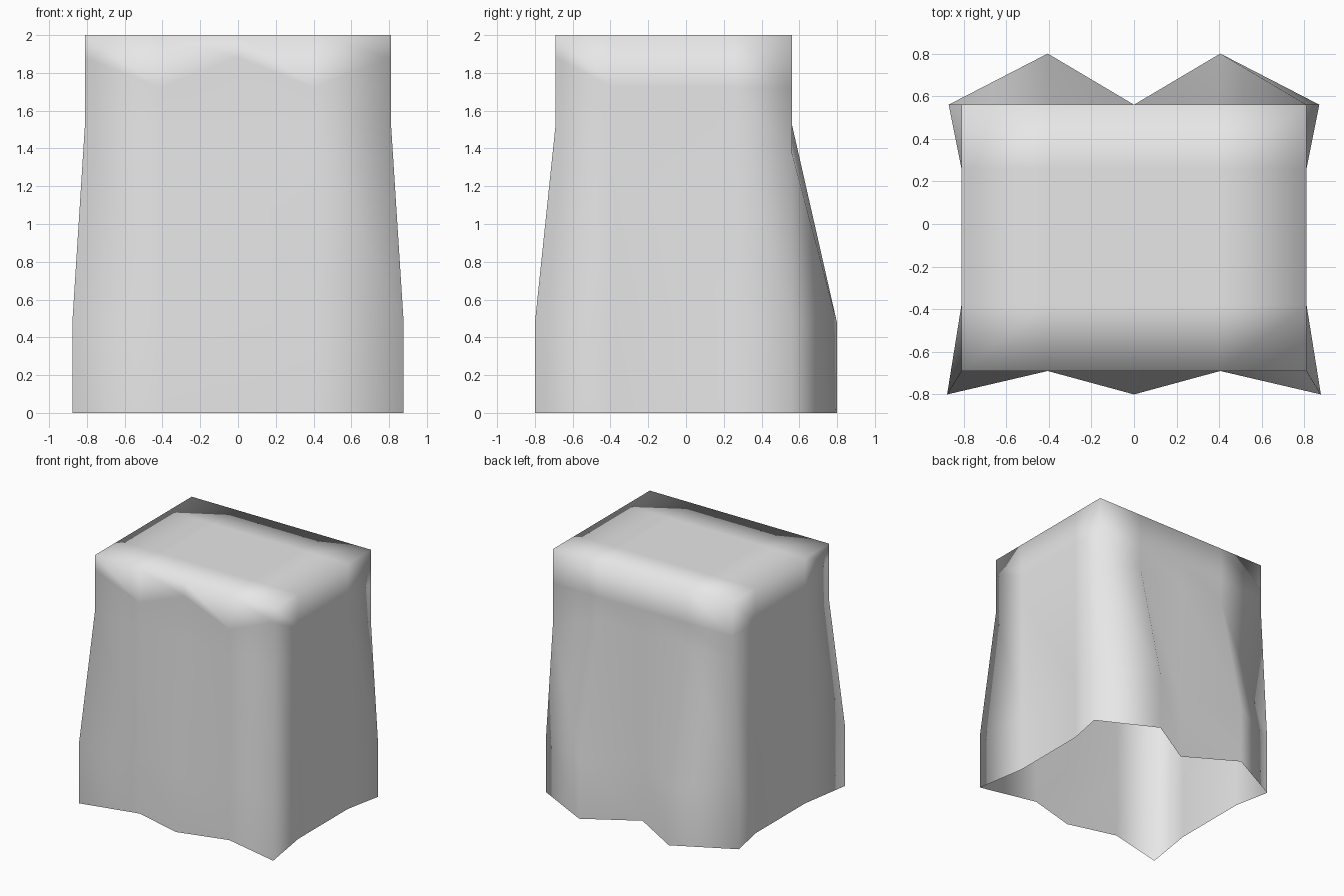
import bpy
import bmesh

cube = bpy.data.objects.get("Cube")
if cube:
    bpy.data.objects.remove(cube, do_unlink=True)

# One plain cloth colour
cloth = bpy.data.materials.new("light_grey_cloth")
cloth.use_nodes = True
grey = (0.8, 0.8, 0.8, 1)
cloth.diffuse_color = grey
cloth.node_tree.nodes["Principled BSDF"].inputs["Base Color"].default_value = grey

# Plan of the box top: columns across x, rows along y
cols = [-0.81, -0.405, 0, 0.405, 0.81]
rows = [-0.69, -0.38, 0.26, 0.56]
top_loop = ([(x, rows[0]) for x in cols] + [(cols[-1], y) for y in rows[1:-1]]
            + [(x, rows[-1]) for x in reversed(cols)]
            + [(cols[0], y) for y in reversed(rows[1:-1])])


def hem_point(x, y):
    """Flare the corners and folds of the hem outward."""
    corner = abs(x) > 0.8
    if y == rows[0]:
        return (x * 1.083 if corner else x, -0.8 if corner or x == 0 else y)
    if y == rows[-1]:
        return (x * 1.074 if corner else x, 0.8 if abs(x) == cols[3] else y)
    return x, y


def fold_height(x, y):
    """Height at which the top fold blends into the wall."""
    if y == rows[0]:
        return 1.72 if abs(x) == cols[3] else 1.88
    return 1.72


def waist_height(x, y):
    """Height at which the wall starts to flare."""
    return 1.38 if (x, y) == (cols[-1], rows[-1]) else 1.53


bm = bmesh.new()

# Top panel
grid = {(x, y): bm.verts.new((x, y, 2)) for x in cols for y in rows}
for x0, x1 in zip(cols, cols[1:]):
    for y0, y1 in zip(rows, rows[1:]):
        bm.faces.new([grid[p] for p in ((x0, y0), (x1, y0), (x1, y1), (x0, y1))])

# Hanging walls, open at the bottom
rings = [[grid[p] for p in top_loop]]
for height in (fold_height, waist_height):
    rings.append([bm.verts.new((*p, height(*p))) for p in top_loop])
for z in (0.475, 0):
    rings.append([bm.verts.new((*hem_point(*p), z)) for p in top_loop])
n = len(top_loop)
for upper, lower in zip(rings, rings[1:]):
    for i in range(n):
        j = (i + 1) % n
        bm.faces.new((upper[i], lower[i], lower[j]))
        bm.faces.new((upper[i], lower[j], upper[j]))

for face in bm.faces:
    face.smooth = True

mesh = bpy.data.meshes.new("draped_cover")
bm.to_mesh(mesh)
bm.free()
mesh.materials.append(cloth)
cover = bpy.data.objects.new("draped_cover", mesh)
bpy.context.collection.objects.link(cover)
